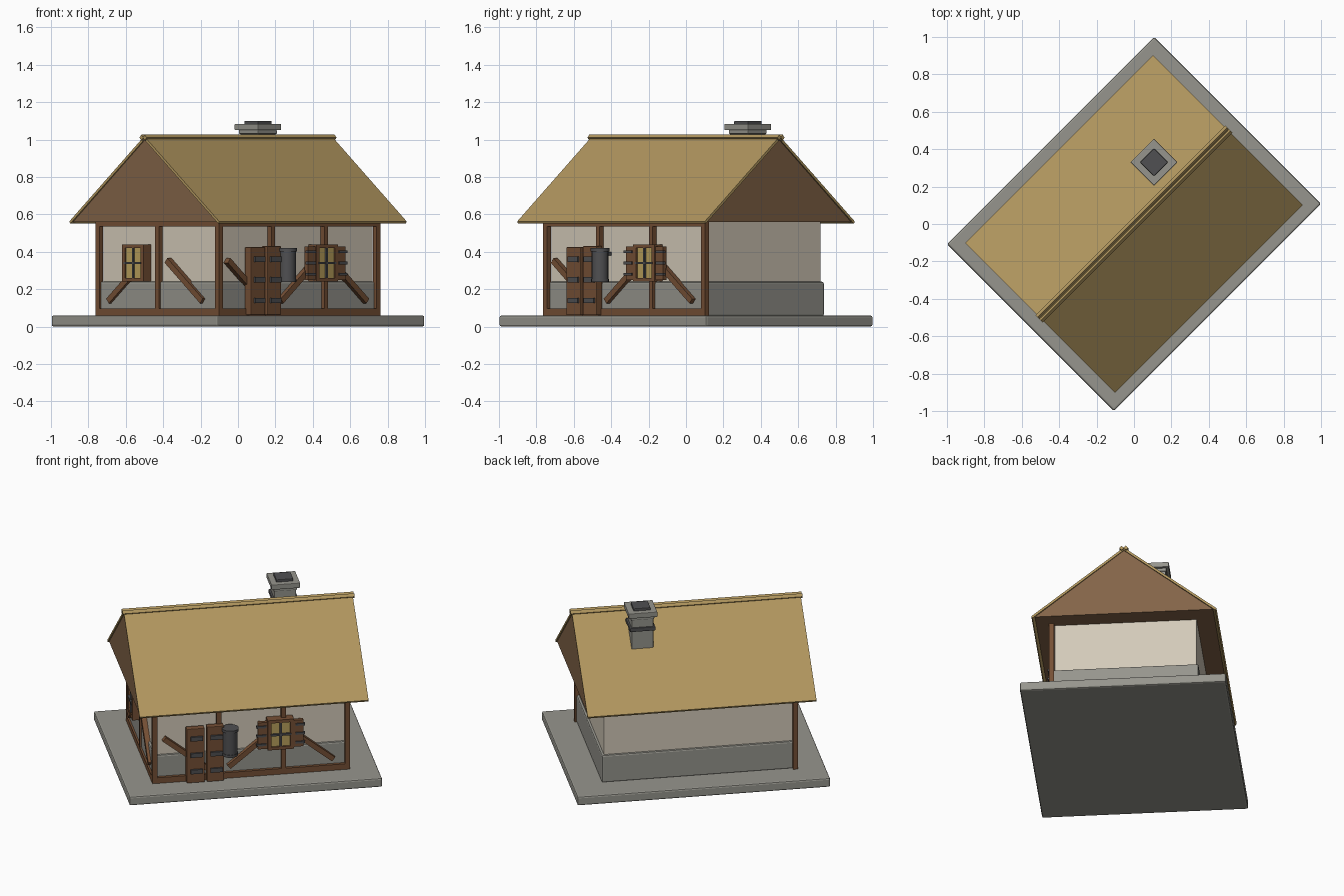
import bpy, bmesh, math
from mathutils import Matrix, Vector

if "Cube" in bpy.data.objects:
    bpy.data.objects.remove(bpy.data.objects["Cube"])


def lin(c):
    c /= 255
    return c / 12.92 if c < 0.04045 else ((c + 0.055) / 1.055) ** 2.4


def material(name, r, g, b):
    m = bpy.data.materials.new(name)
    m.diffuse_color = (lin(r), lin(g), lin(b), 1)
    m.use_nodes = True
    m.node_tree.nodes["Principled BSDF"].inputs["Base Color"].default_value = m.diffuse_color
    return m


STONE = material("grey stone", 150, 149, 141)
PLASTER = material("cream plaster", 211, 202, 185)
STRAW = material("straw roof", 178, 151, 95)
WOOD = material("brown timber", 118, 80, 53)
BOARD = material("gable boards", 131, 100, 72)
IRON = material("dark iron", 80, 80, 82)
GLASS = material("amber glass", 186, 161, 92)

# The whole house is turned 45 degrees; it is built square in a local frame
TURN = Matrix.Rotation(math.radians(45), 4, 'Z')
SIDE = Matrix.Rotation(math.radians(-90), 4, 'Z')
FRONT = Matrix.Identity(4)


def finish(bm, name, mat, frame=FRONT, bevel=0):
    if bevel:
        bmesh.ops.bevel(bm, geom=bm.edges[:], offset=bevel, segments=2,
                        affect='EDGES', profile=0.5)
    bmesh.ops.recalc_face_normals(bm, faces=bm.faces[:])
    bm.transform(TURN @ frame)
    me = bpy.data.meshes.new(name)
    bm.to_mesh(me)
    bm.free()
    me.materials.append(mat)
    ob = bpy.data.objects.new(name, me)
    bpy.context.collection.objects.link(ob)
    return ob


def box(name, mat, x, y, z, frame=FRONT, bevel=0, tilt=0):
    """Box from (low, high) ranges; tilt turns it about its own y axis."""
    bm = bmesh.new()
    bmesh.ops.create_cube(bm, size=1)
    mid = Vector([(a + b) / 2 for a, b in (x, y, z)])
    size = [abs(b - a) for a, b in (x, y, z)]
    bm.transform(Matrix.Translation(mid) @ Matrix.Rotation(tilt, 4, 'Y')
                 @ Matrix.Diagonal((*size, 1)))
    return finish(bm, name, mat, frame, bevel)


def around(c, w):
    return (c - w / 2, c + w / 2)


def prism(name, mat, profile, half):
    """Extrude a (y, z) profile along x from -half to +half."""
    bm = bmesh.new()
    f = bm.faces.new([bm.verts.new((-half, y, z)) for y, z in profile])
    r = bmesh.ops.extrude_face_region(bm, geom=[f])
    bmesh.ops.translate(bm, vec=(2 * half, 0, 0),
                        verts=[v for v in r['geom'] if isinstance(v, bmesh.types.BMVert)])
    return finish(bm, name, mat)


def cylinder(name, mat, x, y, z, r, sides=16):
    bm = bmesh.new()
    bmesh.ops.create_cone(bm, cap_ends=True, segments=sides, radius1=r, radius2=r,
                          depth=z[1] - z[0],
                          matrix=Matrix.Translation((x, y, sum(z) / 2)))
    ob = finish(bm, name, mat)
    for p in ob.data.polygons:
        p.use_smooth = abs(p.normal.z) < 0.5
    return ob


# Ground slab and walls
box("ground_slab", STONE, (-.783, .783), (-.631, .631), (0, .06), bevel=.01)
box("stone_footing", STONE, (-.6, .6), (-.447, .447), (.055, .24), bevel=.01)
box("plaster_walls", PLASTER, (-.585, .585), (-.435, .435), (.2, .565), bevel=.006)

# Roof: boarded prism with a straw slab on each slope and twin ridge poles
prism("gable_roof_core", BOARD, [(-.545, .56), (.545, .56), (0, 1.0)], .702)
for s, side in ((-1, "front"), (1, "back")):
    prism("straw_slope_" + side, STRAW,
          [(0, 1.0), (s * .56, .55), (s * .567, .562), (0, 1.018)], .709)
    c = s * .013
    prism("ridge_pole_" + side, STRAW,
          [(c - .014, 1.01), (c, .996), (c + .014, 1.01), (c, 1.026)], .718)

# Chimney
CX, CY = .309, .158
for name, mat, w, z in (("chimney_stack", STONE, .135, (.78, 1.05)),
                        ("chimney_band", IRON, .158, (.955, .98)),
                        ("chimney_collar", STONE, .145, (1.03, 1.052)),
                        ("chimney_cap", STONE, .178, (1.05, 1.084)),
                        ("chimney_mouth", IRON, .105, (1.08, 1.10))):
    box(name, mat, around(CX, w), around(CY, w), z, bevel=.004)

# Timber frame: three corner posts, then sills, plates, studs and braces
T = .03
A, B = .612, .467
for name, x, y in (("front_left", -A, -B), ("front_right", A, -B), ("back_left", -A, B)):
    sx, sy = math.copysign(T, x), math.copysign(T, y)
    box("corner_post_" + name, WOOD, sorted((x, x - sx)), sorted((y, y - sy)), (.06, .565))

# frame, wall distance, half width, stud positions, braces (centre, lean)
WALLS = (("front", FRONT, B, A, (-.2, .2),
          ((-.405, 1), (-.005, -1), (.375, 1))),
         ("side", SIDE, A, B, (0,), ((-.235, -1), (.207, 1))))
for label, frame, d, half, studs, braces in WALLS:
    depth = (-d, -d + T)
    box(label + "_sill", WOOD, (-half + T, half - T), depth, (.06, .098), frame)
    box(label + "_wall_plate", WOOD, (-half + T, half - T), depth, (.535, .565), frame)
    for c in studs:
        box(label + "_stud", WOOD, around(c, .028), depth, (.098, .535), frame)
    for c, lean in braces:
        box(label + "_brace", WOOD, around(c, .345), (-d - .006, -d + .026),
            around(.245, .032), frame, tilt=lean * math.radians(39))


def window(label, frame, c, d):
    zc = .34
    for s in (-1, 1):
        box(label + "_window_jamb", WOOD, around(c + s * .07, .022), (-d - .03, -d + .03),
            (.24, .44), frame)
        box(label + "_window_rail", WOOD, around(c, .118), (-d - .03, -d + .03),
            around(zc + s * .09, .02), frame)
    box(label + "_window_glass", GLASS, around(c, .12), (-d - .02, -d + .03),
        (.25, .43), frame)
    box(label + "_window_upright", IRON, around(c, .012), (-d - .03, -d), (.25, .43), frame)
    box(label + "_window_crossbar", IRON, around(c, .13), (-d - .034, -d), around(zc, .012), frame)


window("front", FRONT, .178, B)
window("side", SIDE, -.155, A)

# Shutters beside the front window with iron straps
for s in (-1, 1):
    c = .178 + s * .112
    box("shutter", WOOD, around(c, .058), (-B - .025, -B), (.25, .428))
    for z in (.28, .34, .4):
        box("shutter_strap", IRON, around(c + s * .008, .06), (-B - .033, -B - .015),
            around(z, .014))

# Double door with iron straps
for x0, x1, top in ((-.405, -.295, .425), (-.28, -.175, .43)):
    box("door_leaf", WOOD, (x0, x1), (-B - .035, -B + .01), (.062, top), bevel=.004)
    for z in (.14, .25, .36):
        box("door_strap", IRON, around((x0 + x1) / 2 + .005, .075), (-B - .047, -B - .03),
            around(z, .028))

# Hanging lantern beside the door
LX, LY = -.138, -.512
cylinder("lantern_body", IRON, LX, LY, (.245, .41), .045)
cylinder("lantern_base", IRON, LX, LY, (.238, .255), .048)
cylinder("lantern_lid", IRON, LX, LY, (.402, .42), .052)
box("lantern_bracket", IRON, around(LX, .02), (LY, -B + .04), (.38, .398))
